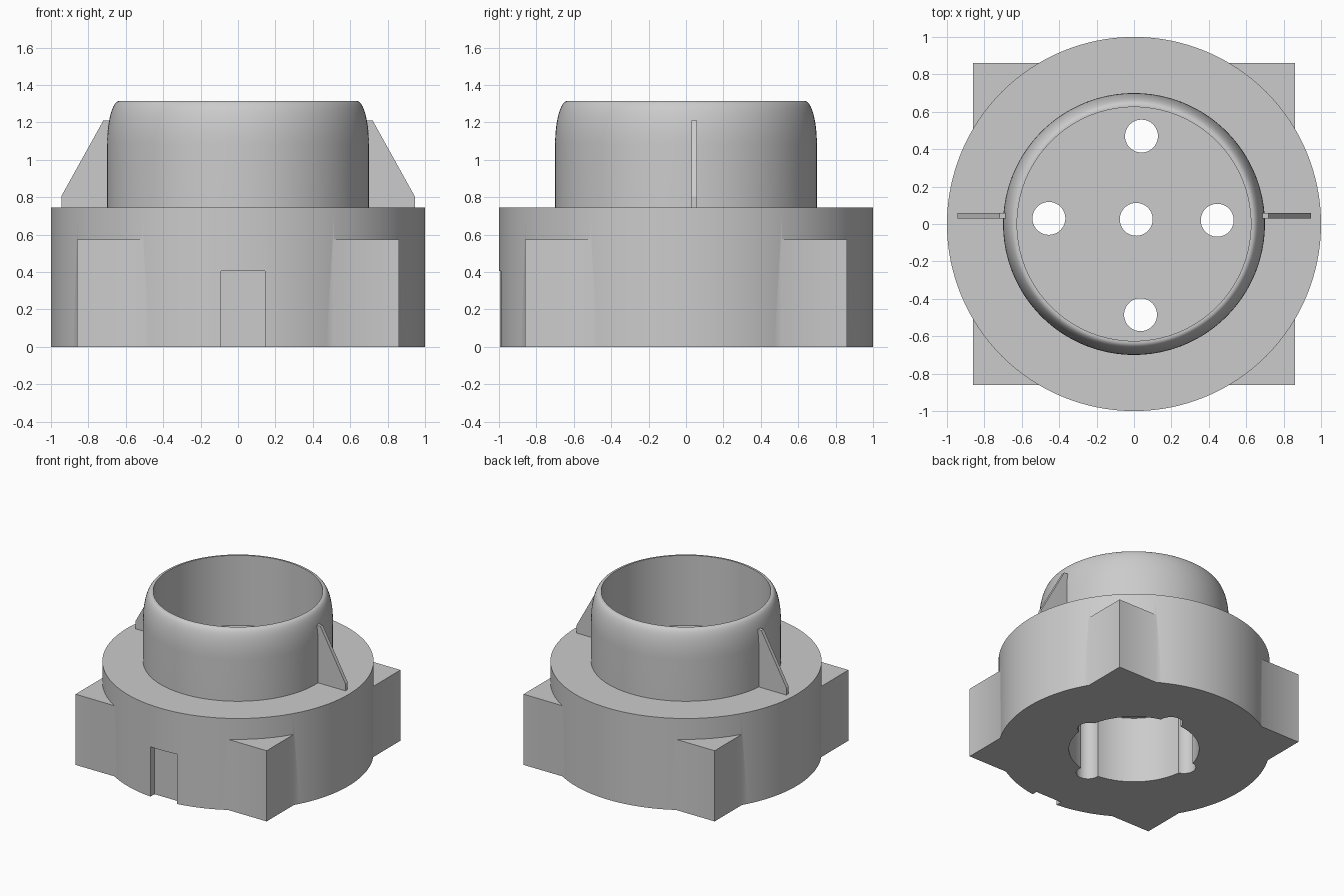
import bpy, bmesh, math

cube = bpy.data.objects.get("Cube")
if cube:
    bpy.data.objects.remove(cube, do_unlink=True)

grey = bpy.data.materials.new("light_grey")
grey.use_nodes = True
colour = (0.6, 0.6, 0.6, 1)
grey.diffuse_color = colour
grey.node_tree.nodes["Principled BSDF"].inputs["Base Color"].default_value = colour


def add_object(name, bm):
    bmesh.ops.recalc_face_normals(bm, faces=bm.faces)
    mesh = bpy.data.meshes.new(name)
    bm.to_mesh(mesh)
    bm.free()
    mesh.materials.append(grey)
    obj = bpy.data.objects.new(name, mesh)
    bpy.context.collection.objects.link(obj)
    return obj


def prism(name, points, offset):
    """Extrude a closed outline along an offset vector."""
    bm = bmesh.new()
    face = bm.faces.new([bm.verts.new(p) for p in points])
    result = bmesh.ops.extrude_face_region(bm, geom=[face], use_keep_orig=True)
    verts = [v for v in result["geom"] if isinstance(v, bmesh.types.BMVert)]
    bmesh.ops.translate(bm, verts=verts, vec=offset)
    return add_object(name, bm)


def box(name, x0, x1, y0, y1, z0, z1):
    outline = [(x0, y0, z0), (x1, y0, z0), (x1, y1, z0), (x0, y1, z0)]
    return prism(name, outline, (0, 0, z1 - z0))


def cylinder(name, x, y, radius, z0, z1, sides):
    angles = [2 * math.pi * i / sides for i in range(sides)]
    outline = [(x + radius * math.cos(a), y + radius * math.sin(a), z0) for a in angles]
    return prism(name, outline, (0, 0, z1 - z0))


def select(obj):
    bpy.ops.object.select_all(action="DESELECT")
    obj.select_set(True)
    bpy.context.view_layer.objects.active = obj


def combine(target, tool, operation):
    """Apply a boolean and remove the tool object."""
    select(target)
    mod = target.modifiers.new("combine", "BOOLEAN")
    mod.operation = operation
    mod.solver = "EXACT"
    mod.object = tool
    bpy.ops.object.modifier_apply(modifier=mod.name)
    bpy.data.objects.remove(tool, do_unlink=True)


def smooth(obj):
    select(obj)
    bpy.ops.object.shade_smooth_by_angle(angle=math.radians(30))


FLOOR = 0.745

# Round base with four square corners
base = cylinder("base", 0, 0, 1, 0, FLOOR, 128)
combine(base, box("corners", -0.86, 0.86, -0.86, 0.86, 0, 0.575), "UNION")

# Socket underneath, five through holes and the shallow front notch
combine(base, cylinder("socket", 0, 0, 0.48, -0.1, 0.54, 96), "DIFFERENCE")
for x, y in [(-0.455, 0.03), (0.012, 0.025), (0.445, 0.02), (0.04, 0.47), (0.035, -0.485)]:
    combine(base, cylinder("hole", x, y, 0.088, -0.1, 1, 40), "DIFFERENCE")
combine(base, box("notch", -0.09, 0.145, -1.2, -0.945, -0.1, 0.405), "DIFFERENCE")
smooth(base)

# Collar with a rounded outer lip
profile = [(0.625, FLOOR), (0.70, FLOOR)]
for i in range(13):
    a = math.pi / 2 * i / 12
    profile.append((0.635 + 0.065 * math.cos(a), 1.08 + 0.235 * math.sin(a)))
profile.append((0.625, 1.315))
bm = bmesh.new()
loop = [bm.verts.new((r, 0, z)) for r, z in profile]
edges = [bm.edges.new((v, loop[i - 1])) for i, v in enumerate(loop)]
bmesh.ops.spin(bm, geom=loop + edges, cent=(0, 0, 0), axis=(0, 0, 1),
               angle=2 * math.pi, steps=128)
bmesh.ops.remove_doubles(bm, verts=bm.verts, dist=0.0005)
smooth(add_object("collar", bm))

# Thin side fins, sunk into the collar wall
fin = [(0.66, FLOOR), (0.945, FLOOR), (0.945, 0.805), (0.72, 1.21), (0.66, 1.21)]
for side, name in [(1, "left_fin"), (-1, "right_fin")]:
    prism(name, [(side * x, 0.03, z) for x, z in fin], (0, 0.03, 0))
